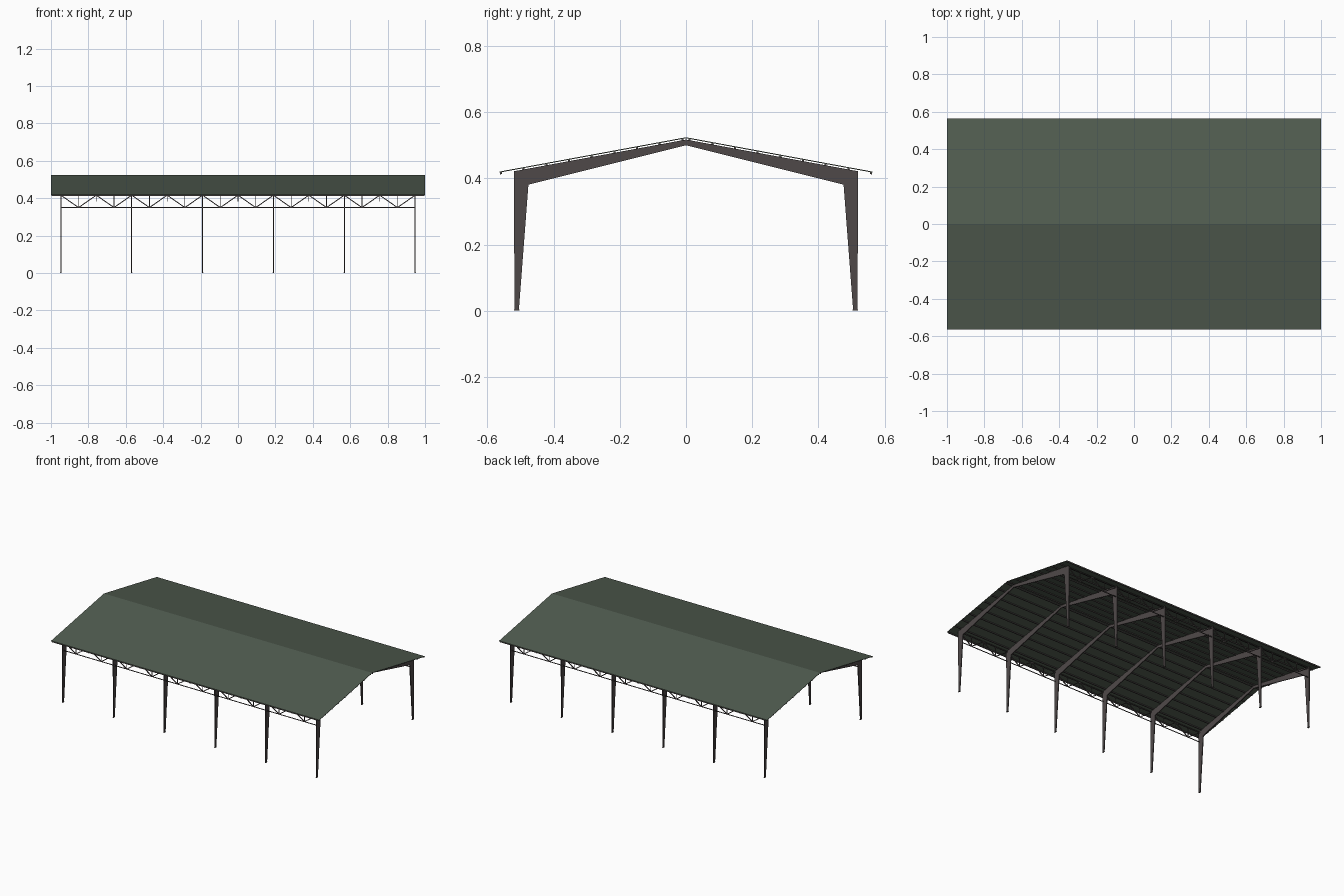
import bpy, bmesh
from mathutils import Vector

if "Cube" in bpy.data.objects:
    bpy.data.objects.remove(bpy.data.objects["Cube"])

def material(name, col):
    m = bpy.data.materials.new(name)
    m.diffuse_color = (*col, 1)
    m.use_nodes = True
    m.node_tree.nodes["Principled BSDF"].inputs["Base Color"].default_value = m.diffuse_color
    return m

GREEN = material("dark green sheet", (0.082, 0.107, 0.080))
STEEL = material("brown grey steel", (0.078, 0.066, 0.066))

def roof_z(y):
    return 0.524 - 0.184 * abs(y)

def finish(name, bm, mat):
    bmesh.ops.recalc_face_normals(bm, faces=bm.faces)
    me = bpy.data.meshes.new(name)
    bm.to_mesh(me)
    bm.free()
    me.materials.append(mat)
    ob = bpy.data.objects.new(name, me)
    bpy.context.collection.objects.link(ob)
    return ob

def extrude_profile(bm, pts, x0, x1):
    """Closed y-z profile extruded along x."""
    f = bm.faces.new([bm.verts.new((x0, y, z)) for y, z in pts])
    r = bmesh.ops.extrude_face_region(bm, geom=[f])
    vs = [v for v in r["geom"] if isinstance(v, bmesh.types.BMVert)]
    bmesh.ops.translate(bm, vec=(x1 - x0, 0, 0), verts=vs)

def bar(bm, a, b, w):
    """Square bar from a to b."""
    a, b = Vector(a), Vector(b)
    d = b - a
    mat = d.to_track_quat('Z', 'Y').to_matrix().to_4x4()
    mat.translation = (a + b) / 2
    r = bmesh.ops.create_cube(bm, size=1)
    bmesh.ops.scale(bm, vec=(w, w, d.length), verts=r["verts"])
    bmesh.ops.transform(bm, matrix=mat, verts=r["verts"])

# Roof sheet
E, T = 0.563, 0.003
bm = bmesh.new()
extrude_profile(bm, [(-E, roof_z(E)), (0, roof_z(0)), (E, roof_z(E)),
                     (E, roof_z(E) - T), (0, roof_z(0) - T), (-E, roof_z(E) - T)], -1, 1)
finish("roof_sheet", bm, GREEN)

# Purlins under the sheet, eave to ridge
bm = bmesh.new()
for s in (-1, 1):
    for i in range(9):
        y = 0.559 - i * 0.0685
        pts = [(s * (y + dy), roof_z(y + dy) - T - dz)
               for dy, dz in ((-0.003, 0), (0.003, 0), (0.003, 0.006), (-0.003, 0.006))]
        extrude_profile(bm, pts, -0.998, 0.998)
finish("purlins", bm, STEEL)

# Tapered portal frames
frames = [-0.947 + i * 0.3788 for i in range(6)]
half = [(0.505, 0), (0.518, 0), (0.52, roof_z(0.52) - 0.007)]
inner = (0.476, 0.381)
W = 0.0055
for i, x in enumerate(frames):
    bm = bmesh.new()
    for s in (-1, 1):
        pts = half + [(0, roof_z(0) - 0.007), (0, 0.50), inner]
        extrude_profile(bm, [(s * y, z) for y, z in pts], x - W / 2, x + W / 2)
        # base plate
        extrude_profile(bm, [(s * y, z) for y, z in
                             ((0.503, 0), (0.52, 0), (0.52, 0.003), (0.503, 0.003))],
                        x - 0.004, x + 0.004)
    finish(f"portal_frame_{i + 1}", bm, STEEL)

# Eave trusses between the frames
TOP, LOW, Y = 0.416, 0.35, 0.51
for s, name in ((-1, "front_eave_truss"), (1, "back_eave_truss")):
    bm = bmesh.new()
    y = s * Y
    bar(bm, (frames[0], y, TOP), (frames[-1], y, TOP), 0.005)
    bar(bm, (frames[0], y, LOW), (frames[-1], y, LOW), 0.004)
    for a, b in zip(frames, frames[1:]):
        q = (b - a) / 4
        for k in range(4):
            z0, z1 = (TOP, LOW) if k % 2 == 0 else (LOW, TOP)
            bar(bm, (a + k * q, y, z0), (a + (k + 1) * q, y, z1), 0.005)
        for k in (1, 3):
            bar(bm, (a + k * q, y, LOW), (a + k * q, y, TOP), 0.0035)
        bar(bm, (a + 2 * q, y, TOP - 0.035), (a + 2 * q, y, TOP), 0.0035)
    finish(name, bm, STEEL)
